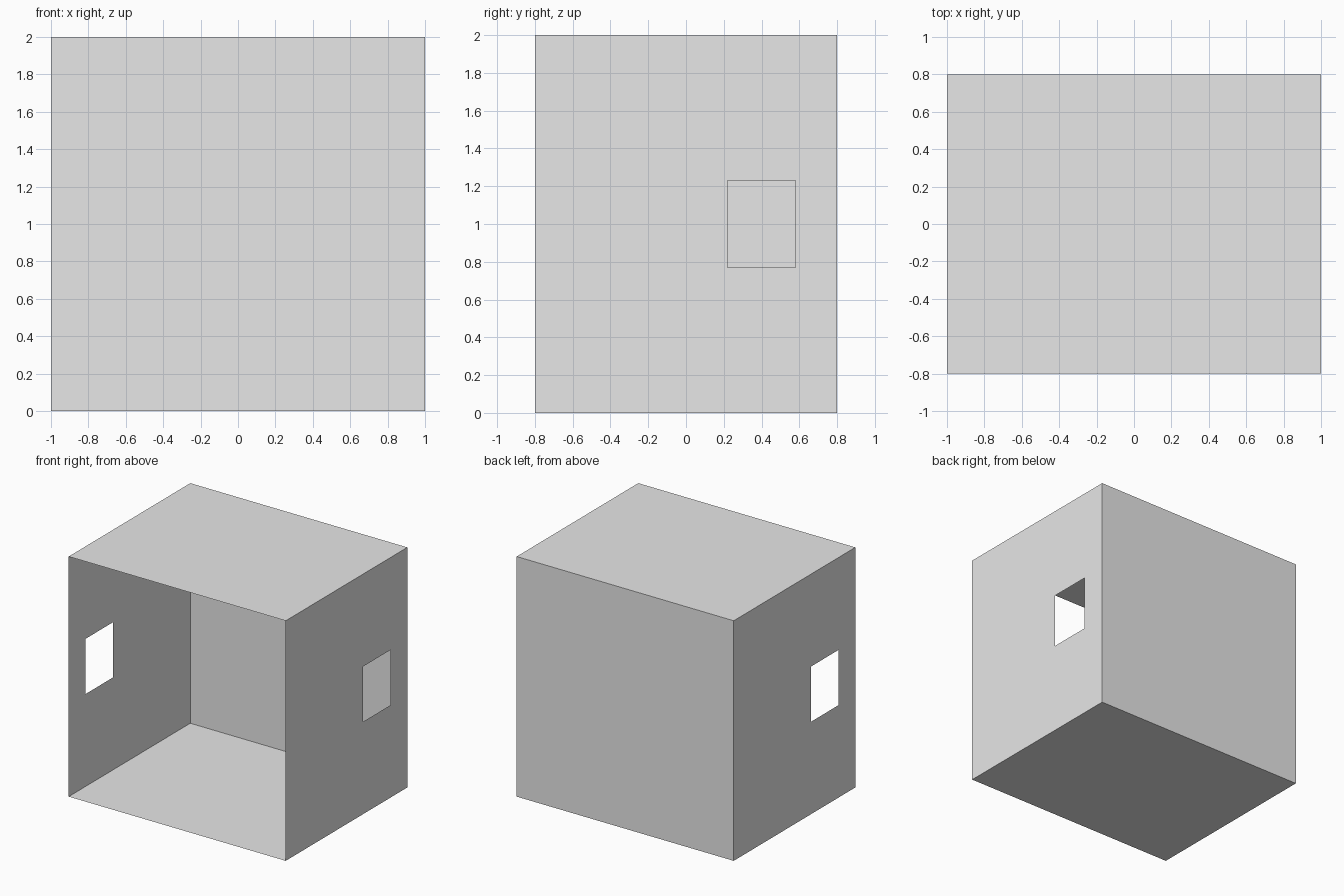
import bpy
import bmesh
from mathutils import Vector

cube = bpy.data.objects.get("Cube")
if cube:
    bpy.data.objects.remove(cube, do_unlink=True)

grey = bpy.data.materials.new("plain_grey")
grey.use_nodes = True
colour = (0.8, 0.8, 0.8, 1)
grey.diffuse_color = colour
grey.node_tree.nodes["Principled BSDF"].inputs["Base Color"].default_value = colour

W, D, H = 1.0, 0.8, 2.0          # half width, half depth, height
WIN_Y, WIN_Z = 0.4, 1.0          # window centre offset
WIN_HY, WIN_HZ = 0.18, 0.23      # window half size


def rect(y0, y1, z0, z1):
    return [(y0, z0), (y1, z0), (y1, z1), (y0, z1)]


def sheet(name, corners, faces, outward):
    """Paper-thin panel with its normals facing outward."""
    bm = bmesh.new()
    verts = [bm.verts.new(c) for c in corners]
    for f in faces:
        face = bm.faces.new([verts[i] for i in f])
        face.normal_update()
        if face.normal.dot(Vector(outward)) < 0:
            face.normal_flip()
    mesh = bpy.data.meshes.new(name)
    bm.to_mesh(mesh)
    bm.free()
    mesh.materials.append(grey)
    obj = bpy.data.objects.new(name, mesh)
    bpy.context.collection.objects.link(obj)


quad = [range(4)]

# Floor, roof and back wall; the front stays open
for name, z, up in (("floor", 0, -1), ("roof", H, 1)):
    sheet(name, [(x, y, z) for x, y in rect(-W, W, -D, D)], quad, (0, 0, up))
sheet("back_wall", [(x, D, z) for x, z in rect(-W, W, 0, H)], quad, (0, 1, 0))

# Side walls, each a ring of four faces round a window; windows are staggered
ring = [(i, (i + 1) % 4, (i + 1) % 4 + 4, i + 4) for i in range(4)]
for name, side in (("left_wall", 1), ("right_wall", -1)):
    c = side * WIN_Y
    outline = rect(-D, D, 0, H)
    window = rect(c - WIN_HY, c + WIN_HY, WIN_Z - WIN_HZ, WIN_Z + WIN_HZ)
    sheet(name, [(side * W, y, z) for y, z in outline + window], ring, (side, 0, 0))
